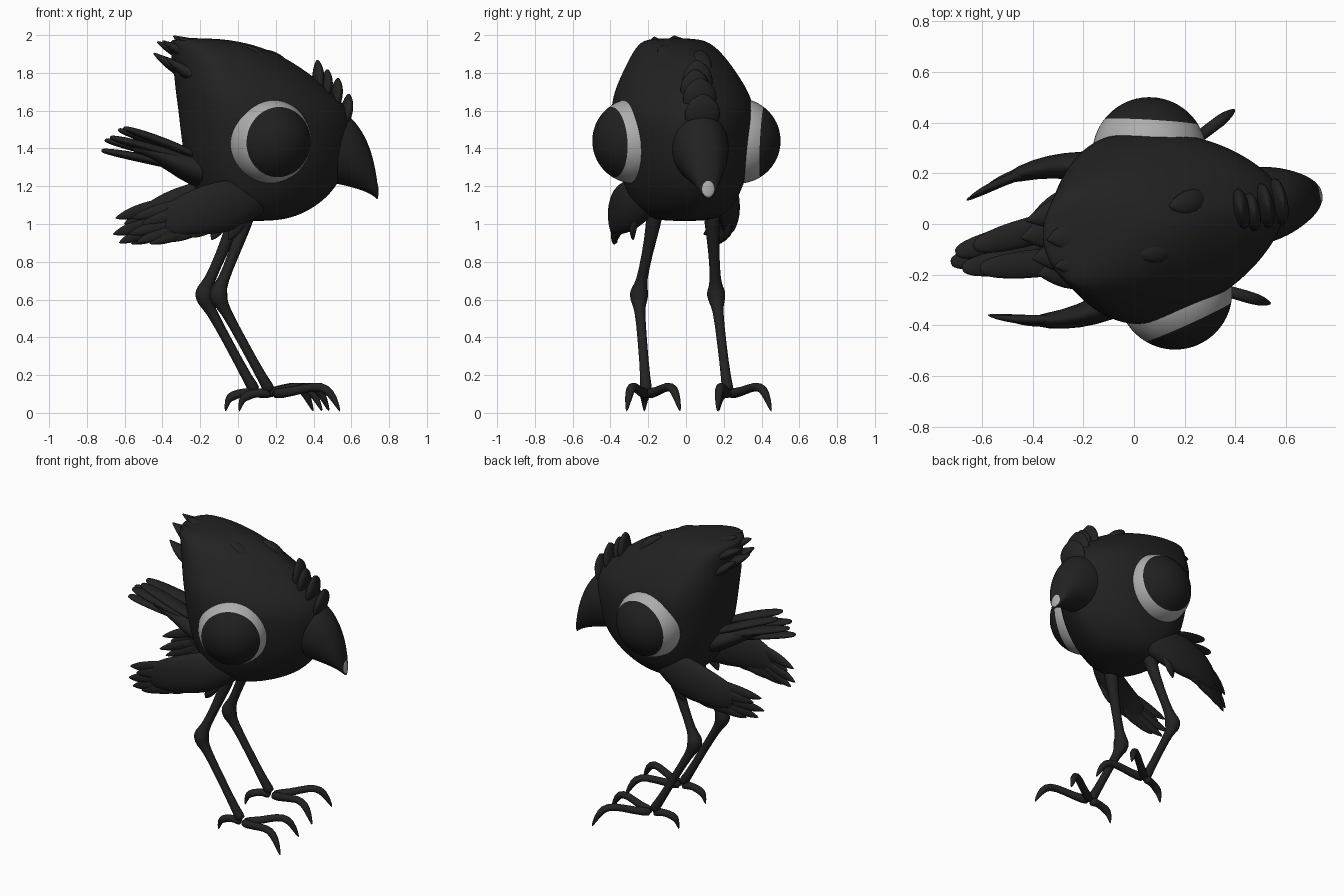
import bpy, bmesh, math
from mathutils import Vector, Matrix

if "Cube" in bpy.data.objects:
    bpy.data.objects.remove(bpy.data.objects["Cube"])

# The bird is modelled along +x, then turned slightly
PLACE = Matrix.Rotation(math.radians(10.5), 4, 'Z') @ Matrix.Translation((0, -0.018, 0))
SIDES = (("left", 1), ("right", -1))
# Feather outlines: (position along the feather, relative width)
LEAF = ((0, .6), (.25, .9), (.5, 1), (.75, .8), (.92, .4), (1, .04))
BLUNT = ((0, .7), (.3, 1), (.6, 1), (.85, .8), (.97, .5), (1, .2))
SPIKE = ((0, 1), (.3, 1), (.55, .85), (.8, .45), (.94, .15), (1, .02))


def material(name, v):
    m = bpy.data.materials.new(name)
    m.use_nodes = True
    m.diffuse_color = (v, v, v, 1)
    m.node_tree.nodes["Principled BSDF"].inputs["Base Color"].default_value = (v, v, v, 1)
    return m


BLACK = material("feather black", 0.016)
PUPIL = material("pupil black", 0.014)
GREY = material("pale grey", 0.42)


def finish(name, bm, mats, sub=0):
    bmesh.ops.recalc_face_normals(bm, faces=bm.faces)
    bm.transform(PLACE)
    mesh = bpy.data.meshes.new(name)
    bm.to_mesh(mesh)
    bm.free()
    for m in mats:
        mesh.materials.append(m)
    for p in mesh.polygons:
        p.use_smooth = True
    ob = bpy.data.objects.new(name, mesh)
    bpy.context.collection.objects.link(ob)
    if sub:
        mod = ob.modifiers.new("smooth", 'SUBSURF')
        mod.levels = mod.render_levels = sub


def skin(name, rings, sub=1):
    """Join rings of points into a closed skin."""
    bm = bmesh.new()
    loops = [[bm.verts.new(p) for p in ring] for ring in rings]
    n = len(loops[0])
    for a, b in zip(loops, loops[1:]):
        for i in range(n):
            j = (i + 1) % n
            bm.faces.new((a[i], a[j], b[j], b[i]))
    bm.faces.new(loops[0])
    bm.faces.new(loops[-1])
    finish(name, bm, [BLACK], sub)


def oval(c, u, v, seg=12):
    c, u, v = Vector(c), Vector(u), Vector(v)
    return [c + u * math.cos(a) + v * math.sin(a)
            for a in (math.tau * i / seg for i in range(seg))]


def tube(name, path, radii):
    pts = [Vector(p) for p in path]
    rings = []
    for i, (p, r) in enumerate(zip(pts, radii)):
        t = (pts[min(i + 1, len(pts) - 1)] - pts[max(i - 1, 0)]).normalized()
        u = t.cross(Vector((0.1, 1, 0))).normalized()
        rings.append(oval(p, u * r, t.cross(u) * r, 8))
    skin(name, rings)


def feather(name, base, tip, width, side, bend, thick, outline):
    base, tip, bend = Vector(base), Vector(tip), Vector(bend)
    axis = (tip - base).normalized()
    flat = axis.cross(Vector(side)).normalized()
    wide = flat.cross(axis)
    rings = []
    for t, w in outline:
        c = base.lerp(tip, t) + bend * math.sin(math.pi * t)
        rings.append(oval(c, wide * width * w, flat * thick * (0.1 + 0.9 * w), 8))
    skin(name, rings)


# Body: egg-shaped sections by height (z, back x, front x, half width), narrow in front
rings = []
for z, back, front, hw in (
        (1.015, -0.03, 0.18, .10), (1.035, -0.09, 0.31, .20), (1.11, -0.19, 0.45, .275),
        (1.22, -0.25, 0.55, .325), (1.35, -0.29, 0.60, .36), (1.5, -0.31, 0.62, .38),
        (1.6, -0.32, 0.60, .385), (1.7, -0.335, 0.51, .36), (1.8, -0.345, 0.38, .305),
        (1.89, -0.36, 0.24, .25), (1.95, -0.37, 0.09, .20), (1.985, -0.36, -0.1, .14)):
    mid = back + 0.33 * (front - back)
    ring = []
    for i in range(24):
        a = math.tau * i / 24
        c, s = math.cos(a), math.sin(a)
        reach, power = (front - mid, 1.3) if c > 0 else (mid - back, 1.08)
        ring.append((mid + reach * c, hw * math.copysign(abs(s) ** power, s), z))
    rings.append(ring)
skin("body", rings, 2)

# Beak: sections along x (x, top, bottom, half width)
skin("beak", [oval((x, 0, (t + b) / 2), (0, w, 0), (0, 0, (t - b) / 2), 16)
              for x, t, b, w in (
                  (0.42, 1.60, 1.22, .165), (0.53, 1.61, 1.21, .155), (0.61, 1.57, 1.19, .135),
                  (0.68, 1.47, 1.17, .10), (0.72, 1.36, 1.15, .07),
                  (0.742, 1.24, 1.135, .042), (0.75, 1.17, 1.125, .018))], 2)

# Pale spot on the tip of the beak
bm = bmesh.new()
bmesh.ops.create_uvsphere(bm, u_segments=20, v_segments=12, radius=1)
bm.transform(Matrix.Translation((0.739, 0, 1.19)) @ Matrix.Rotation(-0.12, 4, 'Y')
             @ Matrix.Diagonal((0.012, 0.036, 0.052, 1)))
finish("beak_spot", bm, [GREY])

for label, s in SIDES:
    # Eye: grey ball with a dark cap cut on its outer face
    bm = bmesh.new()
    bmesh.ops.create_uvsphere(bm, u_segments=48, v_segments=32, radius=0.226)
    cut = 0.128
    bmesh.ops.bisect_plane(bm, geom=bm.verts[:] + bm.edges[:] + bm.faces[:],
                           plane_co=(0, 0, cut), plane_no=(0, 0, 1))
    for f in bm.faces:
        f.material_index = int(f.calc_center_median().z > cut)
    look = Vector((0.24, 0.97 * s, -0.05))
    bm.transform(Matrix.Translation((0.11, 0.277 * s, 1.44))
                 @ look.to_track_quat('Z', 'Y').to_matrix().to_4x4())
    finish(label + "_eye", bm, [GREY, PUPIL])

    # Wing: flattened sections by x (x, top, bottom, y, half thickness)
    skin(label + "_wing", [
        oval((x, y * s, (t + b) / 2), (0, h, 0), (0, 0, (t - b) / 2))
        for x, t, b, y, h in (
            (0.14, 1.18, 1.08, .17, .05), (0.04, 1.22, 1.02, .215, .07),
            (-0.08, 1.25, .95, .26, .07), (-0.22, 1.22, .94, .295, .055),
            (-0.35, 1.17, .935, .305, .04), (-0.47, 1.10, .935, .285, .024))])
    # Flight feathers (base x, z, tip x, z, tip y)
    for i, (bx, bz, tx, tz, ty) in enumerate((
            (-.30, 1.12, -.62, 1.03, .24), (-.33, 1.08, -.57, 1.00, .255),
            (-.32, 1.04, -.635, .945, .23), (-.30, 1.02, -.60, .90, .245),
            (-.26, 1.00, -.53, .895, .27), (-.2, 1.01, -.44, .91, .285),
            (-.1, 1.05, -.32, .93, .30), (.0, 1.08, -.10, .915, .25))):
        feather(f"{label}_wing_feather_{i + 1}", (bx, (.24 - bx * .2) * s, bz),
                (tx, ty * s, tz), 0.042, (0, 0, 1), (0, 0.012 * s, 0), 0.022, LEAF)

    # Leg with a knobbly knee
    leg = [(0.03, .15, 1.12), (0.005, .157, 1.0), (-.06, .18, .84), (-.125, .2, .69),
           (-.143, .205, .655), (-.15, .208, .625), (-.137, .21, .585), (-.115, .21, .55),
           (-.02, .213, .38), (.1, .218, .16), (.135, .22, .11)]
    tube(label + "_leg", [(x, y * s, z) for x, y, z in leg],
         [.06, .042, .031, .03, .05, .056, .046, .029, .027, .028, .042])

    # Toes, two forward and one back, arched with hooked claws
    for toe, tx, ty, top in (("outer", .475, .39, .145), ("inner", .47, .10, .145),
                             ("back", -.035, .2, .1)):
        a, b = Vector((.135, .22 * s, .1)), Vector((tx, ty * s, .012))
        path = [a.lerp(b, t) for t in (0, .3, .63, .81, .92, 1)]
        for p, z in zip(path, (.1, .11, top, top - .015, .07, .004)):
            p.z = z
        tube(f"{label}_{toe}_toe", path, [.038, .024, .026, .028, .02, .004])

# Tail: tapering root and a narrow fan of broad feathers
skin("tail_root", [oval((x, 0, z), (0, w, 0), (0.02, 0, h)) for x, z, w, h in (
    (-.1, 1.28, .2, .12), (-.24, 1.28, .17, .085), (-.36, 1.335, .125, .055),
    (-.48, 1.385, .09, .036), (-.58, 1.41, .05, .016))])
for i, (x, y, z) in enumerate(((-.74, 0, 1.39), (-.715, .035, 1.445), (-.70, -.03, 1.46),
                               (-.64, .045, 1.50), (-.63, -.045, 1.51))):
    feather(f"tail_feather_{i + 1}", (-.22, y * 1.8, 1.28 + (z - 1.39) * .6), (x, y, z),
            0.062, (0, 1, 0), (0, 0, 0.006), 0.027, BLUNT)

# Crest feathers at the back of the head
for i, (bx, y, bz, tx, tz, w) in enumerate((
        (-.08, .02, 1.92, -.35, 1.995, .11), (-.1, -.1, 1.90, -.34, 1.99, .09),
        (-.14, .12, 1.87, -.42, 1.965, .08), (-.16, -.05, 1.87, -.42, 1.97, .10),
        (-.18, .05, 1.78, -.45, 1.905, .10), (-.18, -.12, 1.76, -.41, 1.88, .09),
        (-.16, .14, 1.76, -.39, 1.88, .08))):
    feather(f"crest_feather_{i + 1}", (bx, y, bz), (tx, y * .9, tz), w, (0, 1, 0),
            (-.01, 0, -.015), 0.045, SPIKE)

# Overlapping brow feathers above the beak, and low tufts on the crown
for i, (bx, y, bz, tx, tz, w) in enumerate((
        (.54, 0, 1.48, .595, 1.69, .11), (.49, -.005, 1.56, .535, 1.775, .105),
        (.41, .0, 1.64, .425, 1.87, .095), (.44, -.02, 1.62, .475, 1.82, .09),
        (.30, .06, 1.78, .15, 1.92, .06), (.15, -.1, 1.84, -.02, 1.945, .06))):
    feather(f"brow_feather_{i + 1}", (bx, y, bz), (tx, y, tz), w, (0, 1, 0),
            (.012, 0, .008), 0.036, LEAF)
